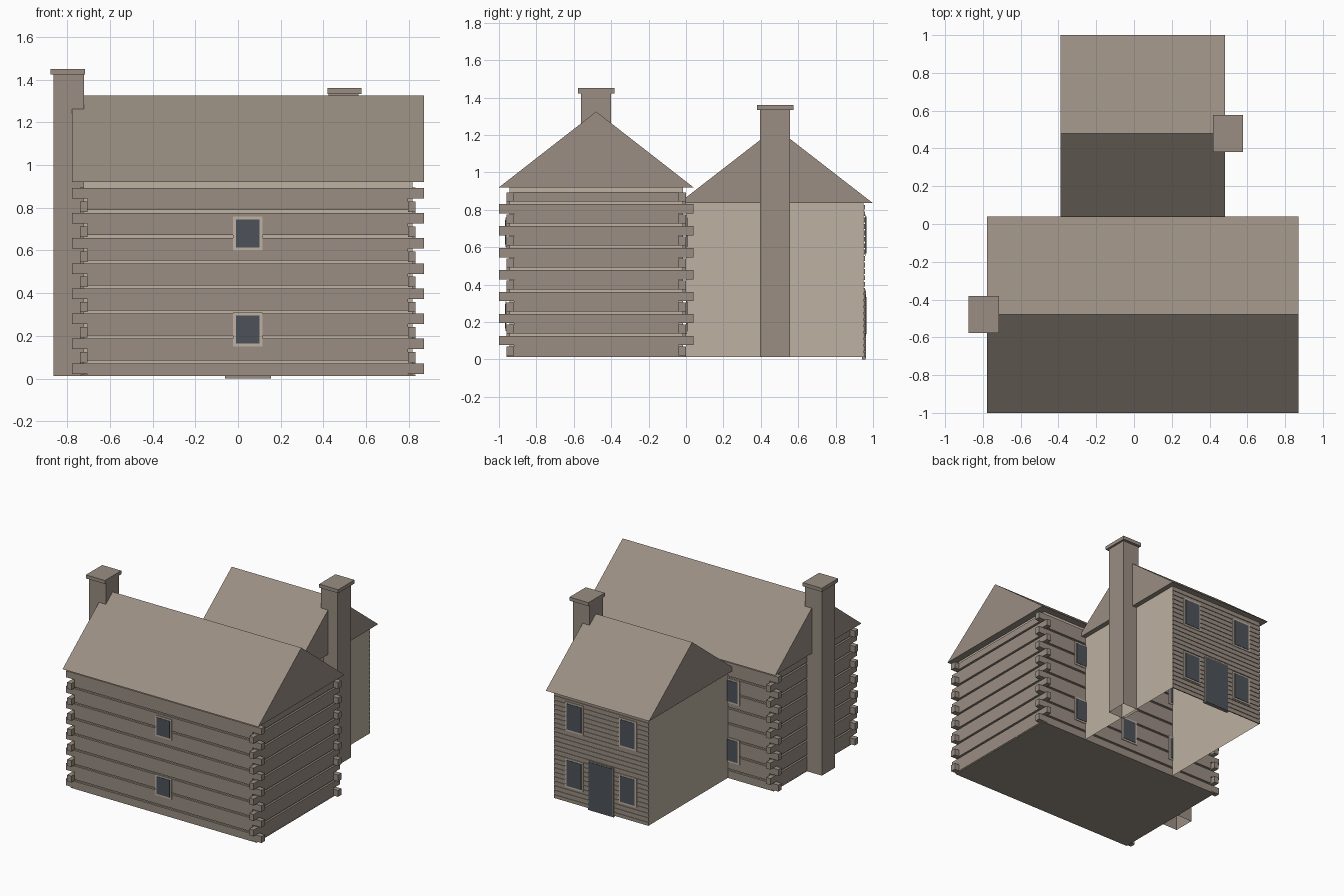
import bpy
import bmesh
from mathutils import Vector

cube = bpy.data.objects.get("Cube")
if cube:
    bpy.data.objects.remove(cube, do_unlink=True)


def material(name, rgb):
    mat = bpy.data.materials.new(name)
    mat.use_nodes = True
    color = (*rgb, 1)
    mat.diffuse_color = color
    mat.node_tree.nodes["Principled BSDF"].inputs["Base Color"].default_value = color
    return mat


BROWN = material("weathered brown", (0.32, 0.27, 0.225))
TAN = material("light tan", (0.51, 0.44, 0.36))
DARK = material("dark glass", (0.075, 0.085, 0.1))

CX = 0.046          # shared centre line of both buildings
CABIN_Y = -0.48
BASE = 0.012
BACK = 0.95         # outer face of the rear house


def add_box(bm, x, y, z):
    """Add a box given as (low, high) spans on each axis."""
    v = [bm.verts.new((a, b, c)) for a in x for b in y for c in z]
    for f in ((0, 1, 3, 2), (4, 6, 7, 5), (0, 4, 5, 1),
              (2, 3, 7, 6), (0, 2, 6, 4), (1, 5, 7, 3)):
        bm.faces.new([v[i] for i in f])


def finish(bm, name, mat, open_sides=()):
    bmesh.ops.recalc_face_normals(bm, faces=bm.faces)
    gone = [f for f in bm.faces
            if any(f.normal.dot(Vector(d)) > 0.9 for d in open_sides)]
    bmesh.ops.delete(bm, geom=gone, context="FACES")
    mesh = bpy.data.meshes.new(name)
    bm.to_mesh(mesh)
    bm.free()
    mesh.materials.append(mat)
    obj = bpy.data.objects.new(name, mesh)
    bpy.context.collection.objects.link(obj)
    return obj


def box(name, mat, x, y, z, open_sides=()):
    bm = bmesh.new()
    add_box(bm, x, y, z)
    return finish(bm, name, mat, open_sides)


def around(center, half):
    return (center - half, center + half)


def gable_roof(name, x, y, eave, ridge):
    """Solid triangular prism with its ridge along x."""
    bm = bmesh.new()
    profile = ((y[0], eave), (y[1], eave), (sum(y) / 2, ridge))
    a, b = [[bm.verts.new((px, py, pz)) for py, pz in profile] for px in x]
    bm.faces.new(a)
    bm.faces.new(b)
    for i in range(3):
        j = (i + 1) % 3
        bm.faces.new((a[i], a[j], b[j], b[i]))
    finish(bm, name, BROWN)


def chimney(name, x, y, top, cap_x):
    box(name + "_shaft", BROWN, x, y, (BASE, top - 0.027), [(0, 0, -1)])
    box(name + "_cap", BROWN, cap_x, (y[0] - 0.016, y[1] + 0.02), (top - 0.027, top))


def window(name, x, z, wall, out, half_w, half_h):
    """Frame plate and glass plate on a wall facing out (-1 or 1) along y."""
    frame, glass = wall + out * 0.005, wall + out * 0.008
    box(name + "_frame", TAN, around(x, half_w + 0.014), sorted((wall, frame)),
        around(z, half_h + 0.013))
    box(name + "_glass", DARK, around(x, half_w), sorted((wall, glass)),
        around(z, half_h))


# Log cabin: chinking core, floor and roof
box("cabin_chinking", TAN, around(CX, 0.77), around(CABIN_Y, 0.465), (BASE + 0.005, 0.92))
box("cabin_floor", BROWN, around(CX, 0.784), around(CABIN_Y, 0.479), (BASE, BASE + 0.008))
gable_roof("cabin_roof", around(CX, 0.824), around(CABIN_Y, 0.52), 0.92, 1.325)

# Logs: full height along the wall, notched to the upper half at the corners
PITCH, LOG, END = 0.1175, 0.1035, 0.049
for side in (-1, 1):
    front = sorted((CABIN_Y + side * 0.48, CABIN_Y + side * 0.44))
    gable = sorted((CX + side * 0.785, CX + side * 0.75))
    long_logs, gable_logs = bmesh.new(), bmesh.new()
    for row in range(8):
        top = 0.07 + PITCH * row
        add_box(long_logs, around(CX, 0.75), front, (max(BASE, top - LOG), top))
        add_box(long_logs, around(CX, 0.824), front, (top - END, top))
        top = 0.125 + PITCH * row
        add_box(gable_logs, gable, around(CABIN_Y, 0.44), (top - LOG, min(top, 0.895)))
        if row < 7:
            add_box(gable_logs, gable, around(CABIN_Y, 0.52), (top - END, top))
    finish(long_logs, "front_logs" if side < 0 else "back_logs", BROWN)
    finish(gable_logs, "right_logs" if side < 0 else "left_logs", BROWN)

# Cabin windows, two storeys
for level, z in (("lower", 0.23), ("upper", 0.68)):
    window(f"front_{level}_window", CX, z, -0.96, -1, 0.055, 0.066)
    for i in (-1, 0, 1):
        window(f"cabin_back_{level}_window_{i + 2}", CX + i * 0.43, z, 0, 1, 0.055, 0.08)

# Rear house: walls open underneath and toward the cabin
HOUSE_X = around(CX, 0.398)
box("house_walls", TAN, HOUSE_X, (0, BACK), (BASE, 0.835), [(0, 0, -1), (0, -1, 0)])
gable_roof("house_roof", around(CX, 0.435), (-0.04, 1.0), 0.835, 1.238)

# Narrow siding boards on the rear wall
siding = bmesh.new()
BOARDS = 24
step = (0.835 - BASE) / BOARDS
for i in range(BOARDS):
    low = BASE + i * step
    add_box(siding, HOUSE_X, (BACK - 0.002, BACK + 0.006), (low, low + step * 0.75))
finish(siding, "rear_siding", BROWN)

# Rear door and windows
FACE = BACK + 0.006
box("door_frame", BROWN, around(CX, 0.108), (BACK - 0.01, FACE + 0.004), (0, 0.375))
box("door_panel", DARK, around(CX, 0.1), (FACE, FACE + 0.007), (0.004, 0.367))
for side, label in ((-1, "right"), (1, "left")):
    for level, z in (("lower", 0.235), ("upper", 0.665)):
        window(f"rear_{label}_{level}_window", CX + side * 0.225, z, FACE, 1, 0.062, 0.098)

# Chimneys at the gable ends
chimney("cabin_chimney", (-0.863, -0.72), (-0.562, -0.402), 1.45, (-0.877, -0.716))
chimney("house_chimney", (0.423, 0.563), (0.396, 0.556), 1.36, (0.418, 0.578))
